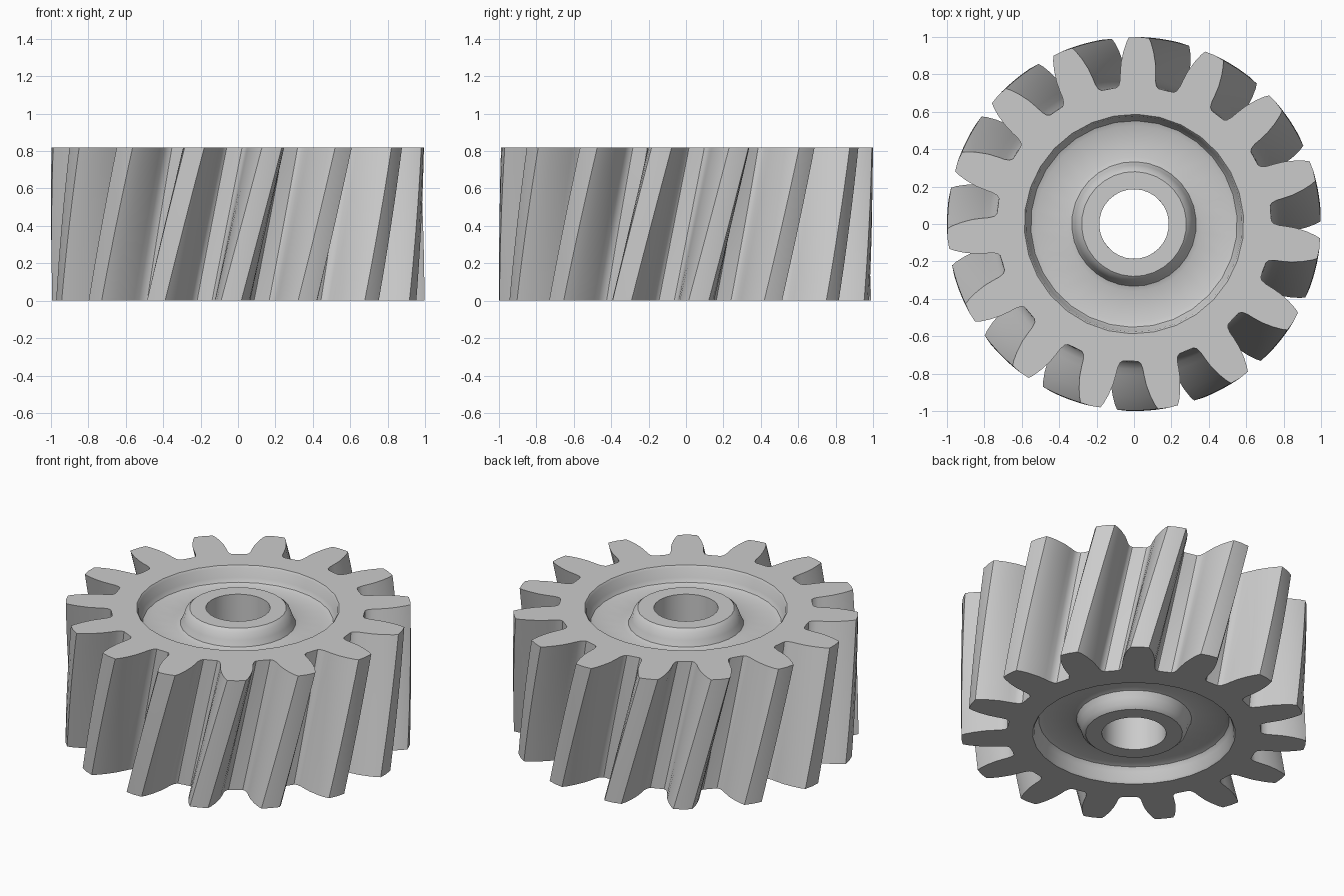
import bpy
import bmesh
import math

if "Cube" in bpy.data.objects:
    bpy.data.objects.remove(bpy.data.objects["Cube"], do_unlink=True)

TEETH = 15
PITCH = 360 / TEETH
SIDES = 2 * TEETH            # sides of the turned circles
HEIGHT = 0.82
PHASE = 88.5                 # angle of one tooth centre on the top face
TWIST = -12.6                # rotation of the bottom face against the top
LAYERS = 8

# Half tooth, from gap centre to tip centre: (degrees off tooth centre, radius)
HALF_TOOTH = [(12, 0.733), (8.8, 0.735), (7.7, 0.747), (7.0, 0.775), (6.7, 0.81),
              (6.1, 0.865), (5.0, 0.925), (3.9, 0.972), (3.1, 0.997), (0, 1.0)]
TOOTH = [(-a, r) for a, r in HALF_TOOTH] + HALF_TOOTH[-2::-1]

# Turned section, from rim edge through the recess to the bore: (radius, depth)
SECTION = [(0.587, 0), (0.578, 0.012), (0.567, 0.07), (0.552, 0.095), (0.525, 0.105),
           (0.36, 0.105), (0.333, 0.096), (0.317, 0.06), (0.303, 0.02), (0.28, 0),
           (0.186, 0)]

bm = bmesh.new()


def vert(degrees, radius, z):
    a = math.radians(degrees)
    return bm.verts.new((radius * math.cos(a), radius * math.sin(a), z))


def bridge(ring_a, ring_b):
    n = len(ring_a)
    for i in range(n):
        j = (i + 1) % n
        bm.faces.new((ring_a[i], ring_a[j], ring_b[j], ring_b[i]))


# Helical teeth, stacked in twisted layers
layers = []
for k in range(LAYERS + 1):
    t = k / LAYERS
    base = PHASE + TWIST * (1 - t)
    layers.append([vert(base + PITCH * n + a, r, HEIGHT * t)
                   for n in range(TEETH) for a, r in TOOTH[:-1]])
for low, high in zip(layers, layers[1:]):
    bridge(low, high)

# Recess and hub on both faces, joined to the teeth by a flat rim
bore_rings = []
for outer, base, top in ((layers[-1], PHASE, True), (layers[0], PHASE + TWIST, False)):
    rings = [[vert(base - 12 + 360 / SIDES * s, r, HEIGHT - d if top else d)
              for s in range(SIDES)] for r, d in SECTION]
    for ring_a, ring_b in zip(rings, rings[1:]):
        bridge(ring_a, ring_b)
    step = len(TOOTH) - 1
    for n in range(TEETH):
        tooth = [outer[(n * step + i) % len(outer)] for i in range(step + 1)]
        inner = [rings[0][(2 * n + i) % SIDES] for i in (2, 1, 0)]
        bm.faces.new(tooth + inner)
    bore_rings.append(rings[-1])

# Bore wall, linking the nearest corners of the two faces
top_ring, bottom_ring = bore_rings
bridge(top_ring, bottom_ring[1:] + bottom_ring[:1])

bmesh.ops.recalc_face_normals(bm, faces=bm.faces[:])
mesh = bpy.data.meshes.new("helical_gear")
bm.to_mesh(mesh)
bm.free()
gear = bpy.data.objects.new("helical_gear", mesh)
bpy.context.collection.objects.link(gear)

# Plain grey metal
grey = bpy.data.materials.new("grey")
grey.use_nodes = True
colour = (0.6, 0.6, 0.6, 1)
grey.diffuse_color = colour
grey.node_tree.nodes["Principled BSDF"].inputs["Base Color"].default_value = colour
mesh.materials.append(grey)

bpy.ops.object.select_all(action="DESELECT")
gear.select_set(True)
bpy.context.view_layer.objects.active = gear
bpy.ops.object.shade_smooth_by_angle(angle=math.radians(32))
